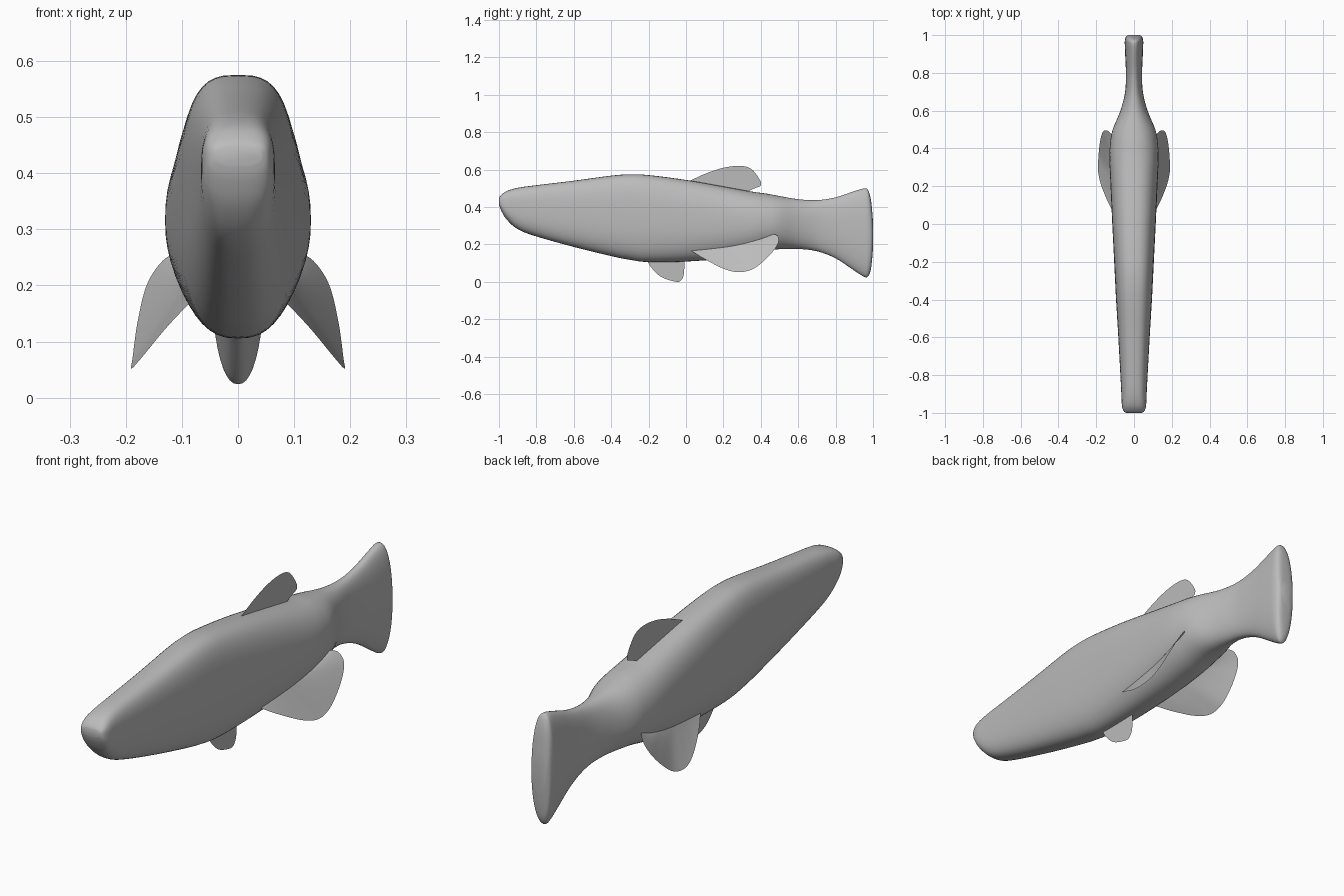
import bpy, bmesh, math
from mathutils import Vector

if "Cube" in bpy.data.objects:
    bpy.data.objects.remove(bpy.data.objects["Cube"])

mat = bpy.data.materials.new("plain grey")
mat.diffuse_color = (0.5, 0.5, 0.5, 1)
mat.use_nodes = True
mat.node_tree.nodes["Principled BSDF"].inputs["Base Color"].default_value = mat.diffuse_color


def smooth_path(pts, n):
    """Catmull-Rom curve through points of any dimension."""
    p = [pts[0]] + list(pts) + [pts[-1]]
    out = []
    for i in range(1, len(p) - 2):
        for k in range(n):
            t = k / n
            out.append(tuple(0.5 * (2 * b + (c - a) * t + (2 * a - 5 * b + 4 * c - d) * t * t
                                    + (3 * b - a - 3 * c + d) * t ** 3)
                             for a, b, c, d in zip(*p[i - 1:i + 3])))
    return out + [tuple(pts[-1])]


def make_object(name, rows, closed=False):
    """Skin a list of point rows into a smooth object."""
    bm = bmesh.new()
    vs = [[bm.verts.new(p) for p in r] for r in rows]
    n = len(vs[0])
    for a, b in zip(vs, vs[1:]):
        for i in range(n if closed else n - 1):
            j = (i + 1) % n
            bm.faces.new((a[i], a[j], b[j], b[i]))
    if closed:
        bm.faces.new(vs[0])
        bm.faces.new(vs[-1])
    bmesh.ops.remove_doubles(bm, verts=bm.verts, dist=1e-5)
    bmesh.ops.recalc_face_normals(bm, faces=bm.faces)
    for f in bm.faces:
        f.smooth = True
    me = bpy.data.meshes.new(name)
    bm.to_mesh(me)
    bm.free()
    me.materials.append(mat)
    ob = bpy.data.objects.new(name, me)
    bpy.context.collection.objects.link(ob)
    return ob


# Body and tail: stations of y, top z, bottom z, half width, section squareness
stations = [
    (-1.0, .448, .415, .042, 3.2), (-.99, .463, .385, .055, 3.2), (-.96, .485, .335, .064, 3.2),
    (-.9, .503, .282, .067, 3.1), (-.8, .517, .243, .072, 3), (-.6, .541, .187, .083, 3),
    (-.4, .568, .138, .095, 3), (-.3, .575, .118, .1, 3), (-.2, .571, .106, .105, 2.9),
    (0, .545, .109, .115, 2.7), (.2, .51, .124, .124, 2.5), (.35, .483, .148, .13, 2.3),
    (.43, .472, .165, .126, 2.2), (.5, .459, .175, .113, 2.2), (.6, .442, .176, .072, 2.2),
    (.7, .437, .164, .047, 2.3), (.8, .452, .126, .043, 2.3), (.9, .485, .06, .047, 2.3),
    (.955, .5, .026, .049, 2.4), (.975, .488, .032, .048, 2.5), (.99, .43, .075, .043, 2.5),
    (1.0, .32, .18, .032, 2.5)]
SEG = 48
rows = []
for y, top, bot, w, n in smooth_path(stations, 4):
    c, h = (top + bot) / 2, (top - bot) / 2
    row = []
    for i in range(SEG):
        a = 2 * math.pi * i / SEG
        ca, sa = math.cos(a), math.sin(a)
        m = n if sa > 0 else 2 + (n - 2) * 0.6
        row.append((w * math.copysign(abs(ca) ** (2 / m), ca), y,
                    c + h * math.copysign(abs(sa) ** (2 / m), sa)))
    rows.append(row)
make_object("body", rows, closed=True)


def fin(name, outline, root_a, root_b):
    """Thin sheet between a straight root line and a curved outline."""
    edge = [Vector(p) for p in smooth_path(outline, 6)]
    a, b = Vector(root_a), Vector(root_b)
    n = len(edge) - 1
    root = [a.lerp(b, i / n) for i in range(n + 1)]
    return make_object(name, [[r.lerp(e, k / 6) for r, e in zip(root, edge)] for k in range(7)])


# Back fin and belly fin lie flat in the middle plane
fin("dorsal_fin", [(0, y, z) for y, z in [
    (.0, .53), (.1, .577), (.2, .61), (.29, .62), (.35, .603), (.395, .545), (.4, .515),
    (.37, .502), (.31, .48)]], (0, 0, .52), (0, .31, .45))
fin("belly_fin", [(0, y, z) for y, z in [
    (-.21, .115), (-.18, .07), (-.13, .025), (-.06, .002), (-.03, .005), (-.012, .04),
    (-.008, .12)]], (0, -.21, .14), (0, -.008, .14))

# Side fins sweep outward and down
for side, name in ((1, "left_side_fin"), (-1, "right_side_fin")):
    fin(name, [(side * x, y, z) for x, y, z in [
        (.09, .03, .165), (.13, .1, .122), (.172, .2, .071), (.19, .28, .052), (.188, .36, .07),
        (.179, .44, .135), (.163, .49, .2), (.138, .493, .24), (.115, .47, .255), (.1, .45, .245)]],
        (side * .08, .03, .175), (side * .095, .45, .245))
